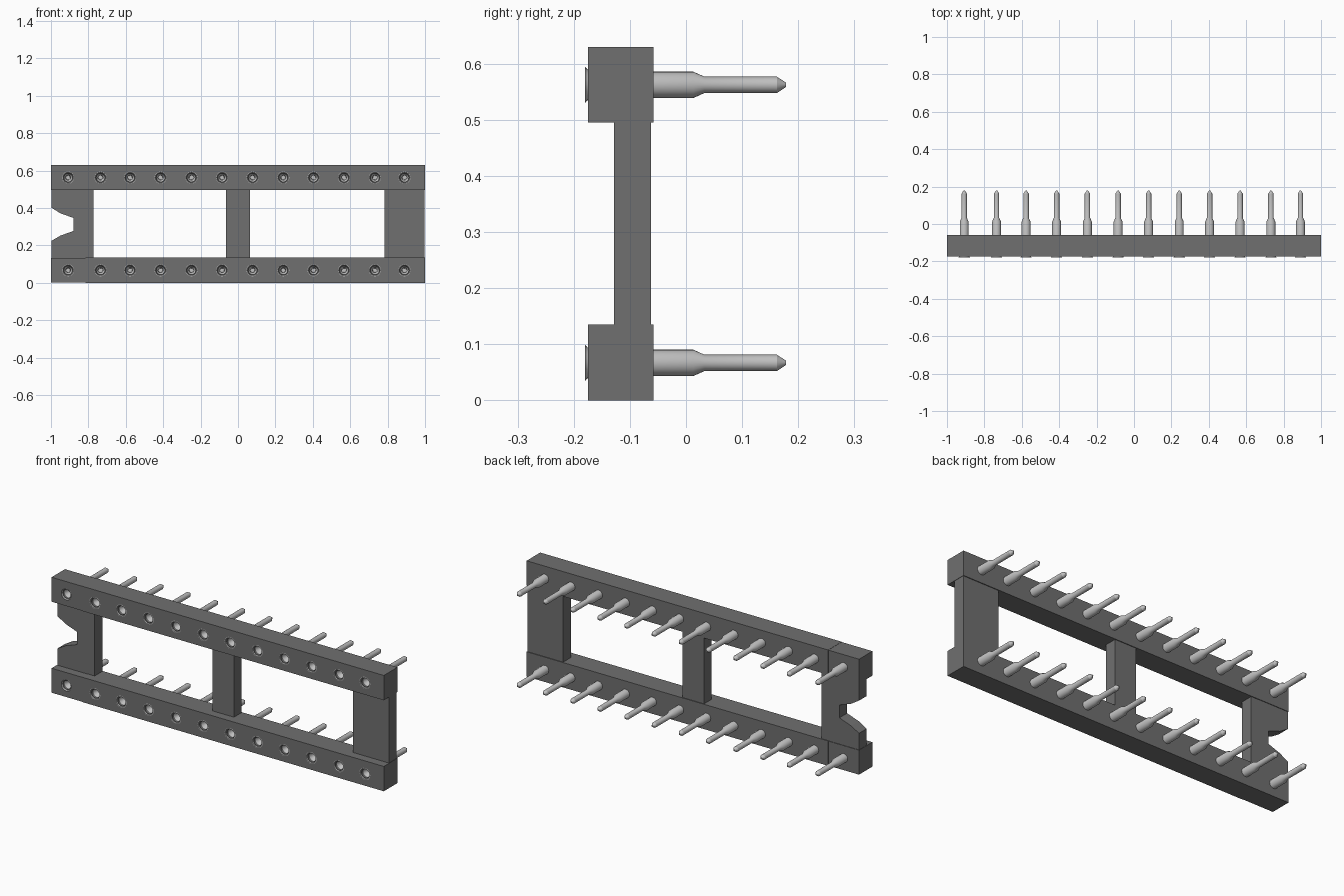
import bpy, bmesh, math
from mathutils import Matrix

if "Cube" in bpy.data.objects:
    bpy.data.objects.remove(bpy.data.objects["Cube"], do_unlink=True)


def material(name, value):
    m = bpy.data.materials.new(name)
    m.use_nodes = True
    colour = (value, value, value, 1)
    m.diffuse_color = colour
    m.node_tree.nodes["Principled BSDF"].inputs["Base Color"].default_value = colour
    return m


plastic = material("dark grey plastic", 0.16)
metal = material("light grey metal", 0.53)


def add_object(name, bm, mat):
    bmesh.ops.recalc_face_normals(bm, faces=bm.faces)
    mesh = bpy.data.meshes.new(name)
    bm.to_mesh(mesh)
    bm.free()
    mesh.materials.append(mat)
    obj = bpy.data.objects.new(name, mesh)
    bpy.context.collection.objects.link(obj)
    return obj


def prism(name, outline, y0, y1, mat):
    """Extrude an x-z outline from y0 to y1."""
    bm = bmesh.new()
    face = bm.faces.new([bm.verts.new((x, y0, z)) for x, z in outline])
    ext = bmesh.ops.extrude_face_region(bm, geom=[face])
    verts = [v for v in ext["geom"] if isinstance(v, bmesh.types.BMVert)]
    bmesh.ops.translate(bm, vec=(0, y1 - y0, 0), verts=verts)
    return add_object(name, bm, mat)


def box(name, x0, x1, y0, y1, z0, z1):
    return prism(name, [(x0, z0), (x1, z0), (x1, z1), (x0, z1)], y0, y1, plastic)


# Pin layout
PIN_X = [-0.908, -0.735, -0.577, -0.414, -0.249, -0.085,
         0.078, 0.242, 0.404, 0.567, 0.732, 0.89]
PIN_Z = {"lower": 0.067, "upper": 0.5625}
FRONT, BACK, SEAM = -0.175, -0.058, -0.815
HALF = 0.0675


def hole_cutter(name, z):
    bm = bmesh.new()
    for x in PIN_X:
        place = Matrix.Translation((x, -0.117, z)) @ Matrix.Rotation(math.pi / 2, 4, "X")
        bmesh.ops.create_cone(bm, cap_ends=True, segments=24, radius1=0.0233,
                              radius2=0.0233, depth=0.3, matrix=place)
    cutter = add_object(name, bm, plastic)
    cutter.hide_render = True
    cutter.hide_viewport = True
    cutter.display_type = "WIRE"
    return cutter


# Two rails, each an end block and a long run, drilled for the pins
for side, zc in (("lower", HALF), ("upper", 0.63 - HALF)):
    cutter = hole_cutter(side + "_hole_cutter", PIN_Z[side])
    for part, x0, x1, inset in (("end_block", -1, SEAM, 0.001), ("rail", SEAM, 1, 0)):
        rail = box(f"{side}_{part}", x0, x1, FRONT + inset, BACK - inset,
                   zc - HALF + inset, zc + HALF - inset)
        cut = rail.modifiers.new("pin holes", "BOOLEAN")
        cut.operation = "DIFFERENCE"
        cut.solver = "EXACT"
        cut.object = cutter

# Cross bars between the rails
BAR_Y = (-0.128, -0.062)
Z0, Z1 = 0.13, 0.5
box("middle_bar", -0.065, 0.065, *BAR_Y, Z0, Z1)
box("left_end_bar", 0.783, 0.998, *BAR_Y, Z0, Z1)
notch = [(-0.998, 0.402), (-0.95, 0.372), (-0.88, 0.347),
         (-0.88, 0.277), (-0.95, 0.252), (-0.998, 0.224)]
prism("notched_end_bar", [(-0.998, Z1)] + notch +
      [(-0.998, Z0), (-0.773, Z0), (-0.773, Z1)], *BAR_Y, plastic)

# Pin profile (radius, y): socket floor, funnel, flared collar, sleeve, leg, tip
PROFILE = [(0, -0.08), (0.011, -0.08), (0.013, -0.14), (0.02, -0.15),
           (0.029, -0.18), (0.0325, -0.18), (0.0255, -0.174), (0.0235, -0.17),
           (0.0235, 0.013), (0.0145, 0.033), (0.0145, 0.162), (0.004, 0.178),
           (0, 0.178)]


def pin_mesh():
    bm = bmesh.new()
    verts = [bm.verts.new((r, y, 0)) for r, y in PROFILE]
    edges = [bm.edges.new(pair) for pair in zip(verts, verts[1:])]
    bmesh.ops.spin(bm, geom=verts + edges, cent=(0, 0, 0), axis=(0, 1, 0),
                   angle=2 * math.pi, steps=24, use_duplicate=False)
    bmesh.ops.remove_doubles(bm, verts=bm.verts, dist=0.0001)
    pin = add_object("pin", bm, metal)
    bpy.ops.object.select_all(action="DESELECT")
    pin.select_set(True)
    bpy.context.view_layer.objects.active = pin
    bpy.ops.object.shade_smooth_by_angle(angle=math.radians(25))
    mesh = pin.data
    bpy.data.objects.remove(pin)
    return mesh


# Two rows of pins sharing one mesh
shared = pin_mesh()
for side, z in PIN_Z.items():
    for i, x in enumerate(PIN_X, 1):
        pin = bpy.data.objects.new(f"{side}_pin_{i}", shared)
        pin.location = (x, 0, z)
        bpy.context.collection.objects.link(pin)
